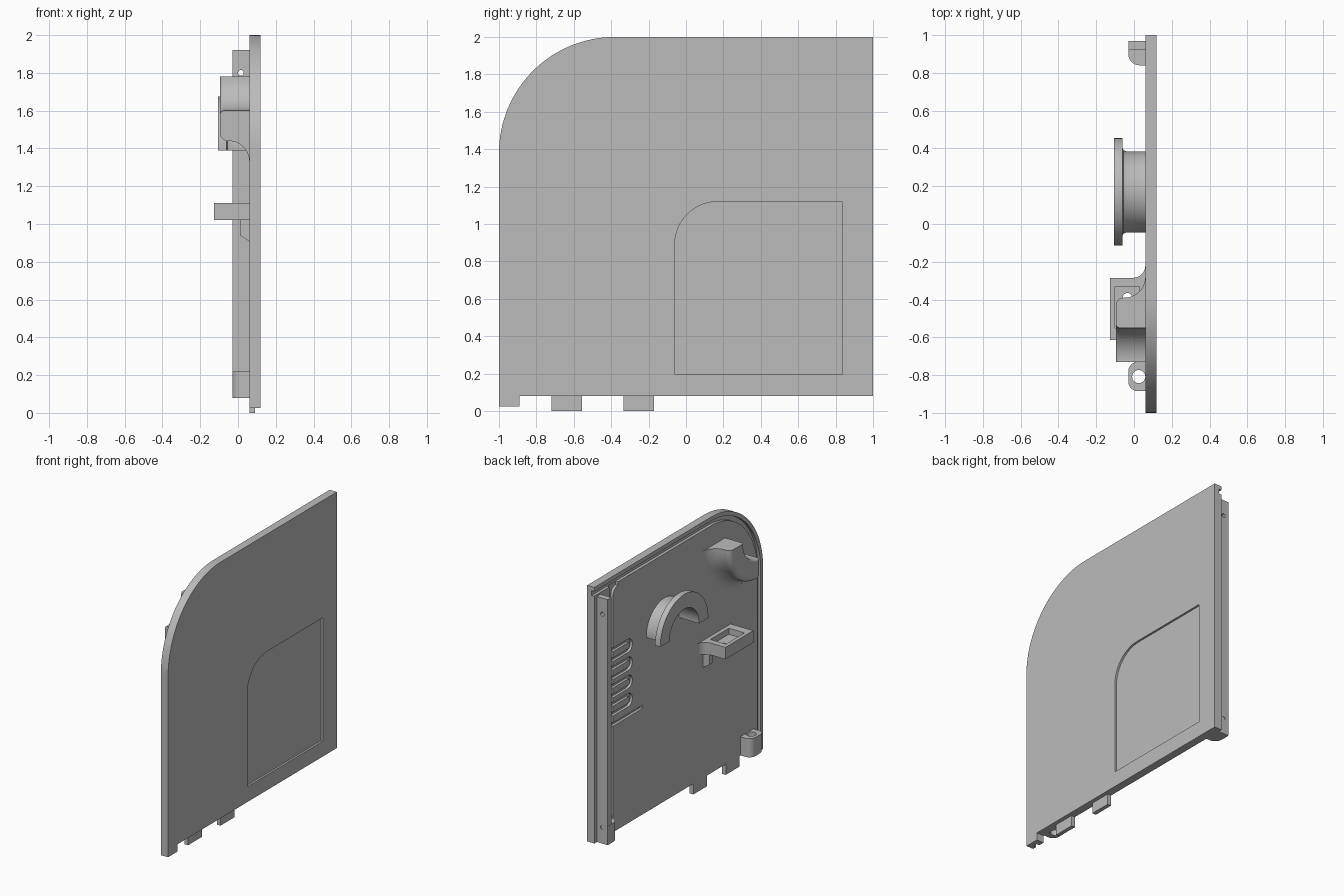
import bpy, bmesh
from math import sin, cos, pi, radians
from mathutils import Matrix, Vector

if "Cube" in bpy.data.objects:
    bpy.data.objects.remove(bpy.data.objects["Cube"], do_unlink=True)

grey = bpy.data.materials.new("plain_grey")
grey.use_nodes = True
tone = (0.5, 0.5, 0.5, 1)
grey.diffuse_color = tone
grey.node_tree.nodes["Principled BSDF"].inputs["Base Color"].default_value = tone

INNER, OUTER = 0.06, 0.12          # panel faces along x
CY, CZ, CR = -0.38, 1.38, 0.62     # big rounded corner


def finish(name, bm):
    bmesh.ops.remove_doubles(bm, verts=bm.verts, dist=1e-5)
    bmesh.ops.recalc_face_normals(bm, faces=bm.faces)
    mesh = bpy.data.meshes.new(name)
    bm.to_mesh(mesh)
    bm.free()
    mesh.materials.append(grey)
    ob = bpy.data.objects.new(name, mesh)
    bpy.context.collection.objects.link(ob)
    return ob


def prism(name, pts, axis, lo, hi):
    """Extrude an outline along x (points are y, z), y (x, z) or z (x, y)."""
    place = {"x": lambda a, b, t: (t, a, b), "y": lambda a, b, t: (a, t, b),
             "z": lambda a, b, t: (a, b, t)}[axis]
    bm = bmesh.new()
    face = bm.faces.new([bm.verts.new(place(a, b, lo)) for a, b in pts])
    ext = bmesh.ops.extrude_face_region(bm, geom=[face])
    step = Vector(place(0, 0, hi - lo))
    bmesh.ops.translate(bm, vec=step, verts=[v for v in ext["geom"] if isinstance(v, bmesh.types.BMVert)])
    return finish(name, bm)


def box(name, x, y, z):
    return prism(name, [(x[0], y[0]), (x[1], y[0]), (x[1], y[1]), (x[0], y[1])], "z", *z)


def arc(a, b, r, start, end, n=16):
    return [(a + r * cos(radians(start + (end - start) * i / n)),
             b + r * sin(radians(start + (end - start) * i / n))) for i in range(n + 1)]


def revolve(name, profile, cy, cz, start, end, n=40):
    """Sweep a closed (radius, x) profile about an x-parallel axis."""
    bm = bmesh.new()
    rings = []
    for i in range(n + 1):
        t = radians(start + (end - start) * i / n)
        rings.append([bm.verts.new((x, cy + r * cos(t), cz + r * sin(t))) for r, x in profile])
    for p, q in zip(rings, rings[1:]):
        for j in range(len(profile)):
            k = (j + 1) % len(profile)
            bm.faces.new((p[j], p[k], q[k], q[j]))
    bm.faces.new(rings[0])
    bm.faces.new(rings[-1])
    return finish(name, bm)


def cut(ob, *tools):
    for tool in tools:
        mod = ob.modifiers.new("cut", "BOOLEAN")
        mod.operation, mod.solver, mod.object = "DIFFERENCE", "EXACT", tool
        bpy.context.view_layer.update()
        ev = ob.evaluated_get(bpy.context.evaluated_depsgraph_get())
        mesh = bpy.data.meshes.new_from_object(ev)
        ob.modifiers.clear()
        ob.data = mesh
        bpy.data.objects.remove(tool, do_unlink=True)


def edge_path(d, back, low):
    """Top and front edge of the panel, offset inwards by d."""
    return [(back, 2 - d)] + arc(CY, CZ, CR - d, 90, 180, 32) + [(-1 + d, low)]


def oval(y0, y1, z, r):
    return arc(y1 - r, z, r, -90, 90) + arc(y0 + r, z, r, 90, 270)


# Main panel with rounded corner and front foot
panel = prism("side_panel", edge_path(0, 1, 0.025) + [(-0.89, 0.025), (-0.89, 0.08), (1, 0.08)],
              "x", INNER, OUTER)

# Locating groove along the rim, and its branch down the back edge
floor = INNER + 0.022
cut(panel, prism("rim_groove", edge_path(0.03, 1.1, -0.1) + edge_path(0.065, 1.1, -0.1)[::-1],
                 "x", 0, floor))
branch = arc(0.72, 1.85, 0.06, 90, 0, 8) + [(0.78, 0.2), (0.82, 0.2), (0.82, 1.95), (0.72, 1.95)]
cut(panel, prism("back_groove", branch, "x", 0, floor - 0.003))

# Shallow cover recess on the outside
recess = [(0.835, 0.195), (0.835, 1.12)] + arc(0.17, 0.89, 0.23, 90, 180) + [(-0.06, 0.195)]
cut(panel, prism("cover_recess", recess, "x", OUTER - 0.015, OUTER + 0.1))

# Four looped grooves and one straight groove on the inside
for i in range(4):
    z = 1.41 - 0.136 * i
    ring = prism("loop_groove", oval(0.55, 0.86, z, 0.05), "x", 0, INNER + 0.02)
    cut(ring, prism("loop_core", oval(0.577, 0.833, z, 0.023), "x", -0.1, 0.2))
    cut(panel, ring)
cut(panel, box("straight_groove", (0, INNER + 0.02), (0.43, 0.84), (0.875, 0.9)))

# Bottom tabs
for i, y in enumerate((-0.72, -0.335)):
    box("bottom_tab_%d" % (i + 1), (INNER, 0.09), (y, y + 0.163), (0, 0.09))

# Back post with screw holes, and the wider block at its foot
post = box("back_post", (-0.028, INNER + 0.01), (0.925, 0.97), (0.08, 1.92))
for z in (1.8, 0.2):
    cut(post, prism("post_hole", arc(0.015, z, 0.015, 0, 337.5, 15), "y", 0.9, 1))
foot = arc(0.03, 0.9, 0.06, 180, 270, 8) + [(INNER + 0.005, 0.84), (INNER + 0.005, 0.965), (-0.03, 0.965)]
prism("post_foot", foot, "z", 0.08, 0.22)

# Front screw boss
boss_shape = (arc(0.02, -0.78, 0.05, 90, 180, 8) + arc(0.02, -0.835, 0.05, 180, 270, 8)
              + [(INNER + 0.005, -0.885), (INNER + 0.005, -0.73)])
boss = prism("screw_boss", boss_shape, "z", 0.08, 0.22)
cut(boss, prism("boss_hole", arc(0.025, -0.808, 0.035, 0, 345, 23), "z", 0, 0.3))

# Half ring collar with flange
collar = [(0.175, INNER + 0.005), (0.175, -0.105), (0.285, -0.105), (0.285, -0.062),
          (0.235, -0.062), (0.221, -0.056), (0.215, -0.042), (0.215, INNER + 0.005)]
half_ring = revolve("half_ring_collar", collar, 0.17, 1.39, 0, 180)

# Quarter ring guide with rounded rim and flared base
guide = ([(0.18, INNER + 0.005)] + arc(0.2, -0.075, 0.02, 180, 270, 5)
         + arc(0.3, -0.055, 0.04, 270, 360, 6) + arc(0.45, -0.05, 0.11, 180, 90, 10)
         + [(0.45, INNER + 0.005)])
flared = revolve("quarter_ring_guide", guide, -0.73, 1.78, -90, 0)

# Bracket tray: flared end, pocket, small hole and gusset below
tray_shape = ([(INNER + 0.005, -0.615), (-0.128, -0.615), (-0.128, -0.285)]
              + arc(-0.005, -0.22, 0.065, 270, 360, 8) + [(INNER + 0.005, -0.22)])
tray = prism("bracket_tray", tray_shape, "z", 1.02, 1.11)
cut(tray, box("tray_pocket", (-0.1, 0.03), (-0.55, -0.33), (1.065, 1.2)),
    prism("tray_hole", arc(-0.035, -0.39, 0.025, 0, 345, 23), "z", 0.9, 1.2))
prism("bracket_gusset", [(0.01, 1.03), (0.01, 0.94), (INNER + 0.005, 0.905), (INNER + 0.005, 1.03)],
      "y", -0.33, -0.29)

# Crisp edges, smooth curves
for ob in bpy.context.collection.objects:
    ob.select_set(ob.type == "MESH" and grey.name in ob.data.materials)
bpy.context.view_layer.objects.active = panel
bpy.ops.object.shade_smooth_by_angle(angle=radians(32))
